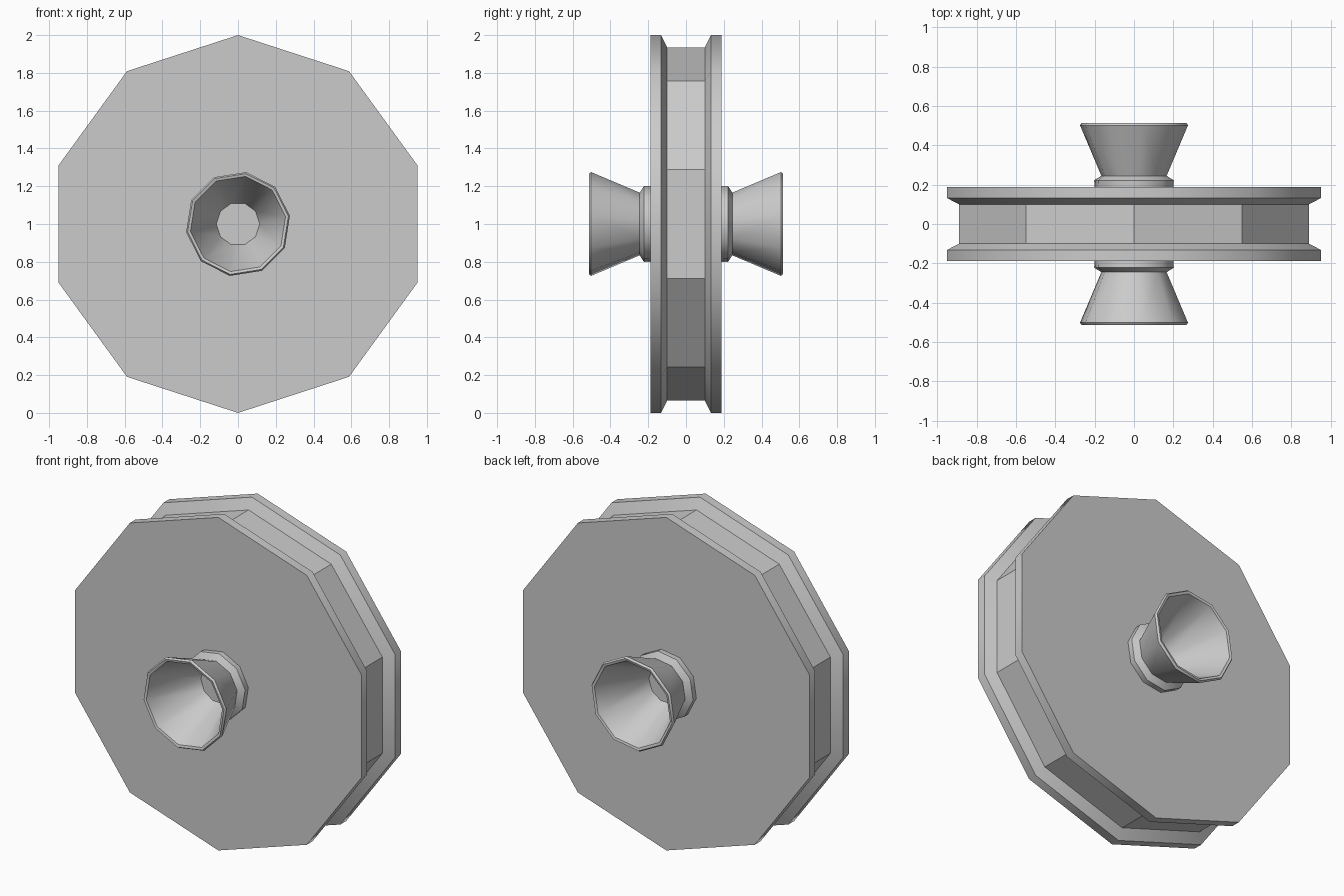
import bpy, bmesh
from math import sin, cos, radians

if "Cube" in bpy.data.objects:
    bpy.data.objects.remove(bpy.data.objects["Cube"])

SIDES = 10
CENTRE_Z = 1.0


def lathe(name, profile, closed):
    """Spin (radius, y, phase in degrees) points around the y axis."""
    bm = bmesh.new()
    rings = []
    for r, y, phase in profile:
        angles = [radians(phase + 360 / SIDES * k) for k in range(SIDES)]
        rings.append([bm.verts.new((r * cos(a), y, CENTRE_Z + r * sin(a))) for a in angles])
    pairs = list(zip(rings, rings[1:]))
    if closed:
        pairs.append((rings[-1], rings[0]))
    else:
        bm.faces.new(rings[0])
        bm.faces.new(rings[-1])
    for a, b in pairs:
        for k in range(SIDES):
            n = (k + 1) % SIDES
            bm.faces.new((a[k], a[n], b[n], b[k]))
    bmesh.ops.recalc_face_normals(bm, faces=bm.faces)
    for f in bm.faces:
        f.smooth = True
    mesh = bpy.data.meshes.new(name)
    bm.to_mesh(mesh)
    bm.free()
    mesh.set_sharp_from_angle(angle=radians(40))
    obj = bpy.data.objects.new(name, mesh)
    bpy.context.collection.objects.link(obj)
    return obj


# Grooved wheel, one corner pointing straight up
half = [(1.0, 0.187), (1.0, 0.132), (0.935, 0.10)]
wheel_profile = [(r, -y, 18) for r, y in half] + [(r, y, 18) for r, y in reversed(half)]
wheel = lathe("wheel", wheel_profile, closed=False)

# Groove floor and side discs stay faceted
for p in wheel.data.polygons:
    if abs(p.center.y) < 0.05 or len(p.vertices) > 4:
        p.use_smooth = False

# Flared hollow hub on each side: collar, neck, rim, inner funnel
hub = [(0.203, 0.188, 9), (0.205, 0.222, 9), (0.168, 0.245, 9), (0.278, 0.502, 9),
       (0.270, 0.514, 9), (0.255, 0.510, 9), (0.115, 0.188, 0)]
for name, side in (("front_hub", -1), ("back_hub", 1)):
    lathe(name, [(r, side * y, ph) for r, y, ph in hub], closed=True)
